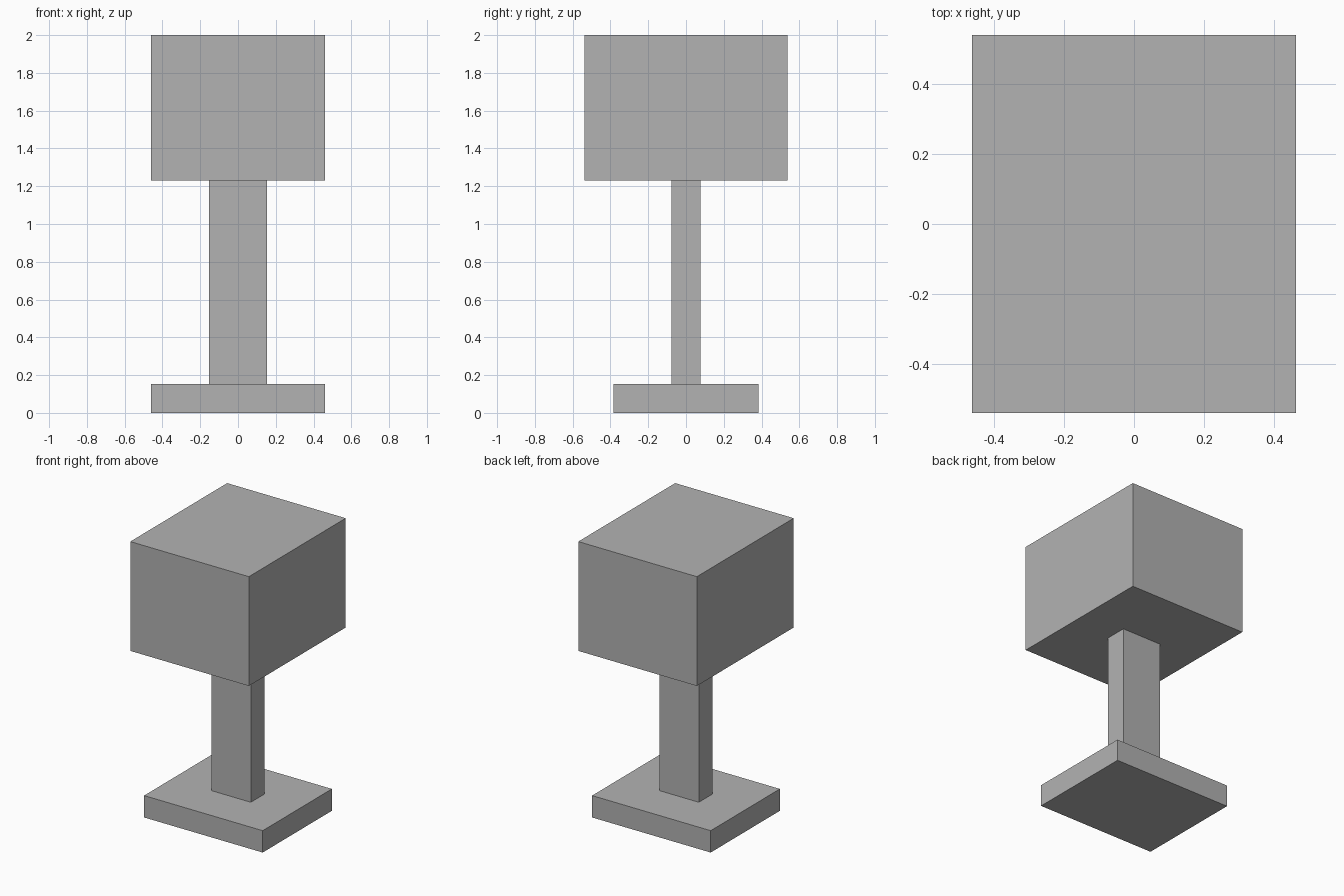
import bpy

cube = bpy.data.objects.get("Cube")
if cube:
    bpy.data.objects.remove(cube, do_unlink=True)

U = 2 / 13 / 2  # one grid unit: the model is 26 units tall

# Single plain grey
GREY = (0.448, 0.448, 0.448, 1.0)
grey = bpy.data.materials.new("plain_grey")
grey.use_nodes = True
grey.diffuse_color = GREY
grey.node_tree.nodes["Principled BSDF"].inputs["Base Color"].default_value = GREY


def add_block(name, width, depth, bottom, top):
    """Centred box, sizes in grid units."""
    bpy.ops.mesh.primitive_cube_add(size=1, location=(0, 0, (bottom + top) / 2 * U))
    block = bpy.context.object
    block.name = name
    block.scale = (width * U, depth * U, (top - bottom) * U)
    bpy.ops.object.transform_apply(location=False, rotation=False, scale=True)
    block.data.materials.append(grey)
    return block


# Foot plate, upright post and large top block
add_block("base", 12, 10, 0, 2)
add_block("post", 4, 2, 2, 16)
add_block("head", 12, 14, 16, 26)
